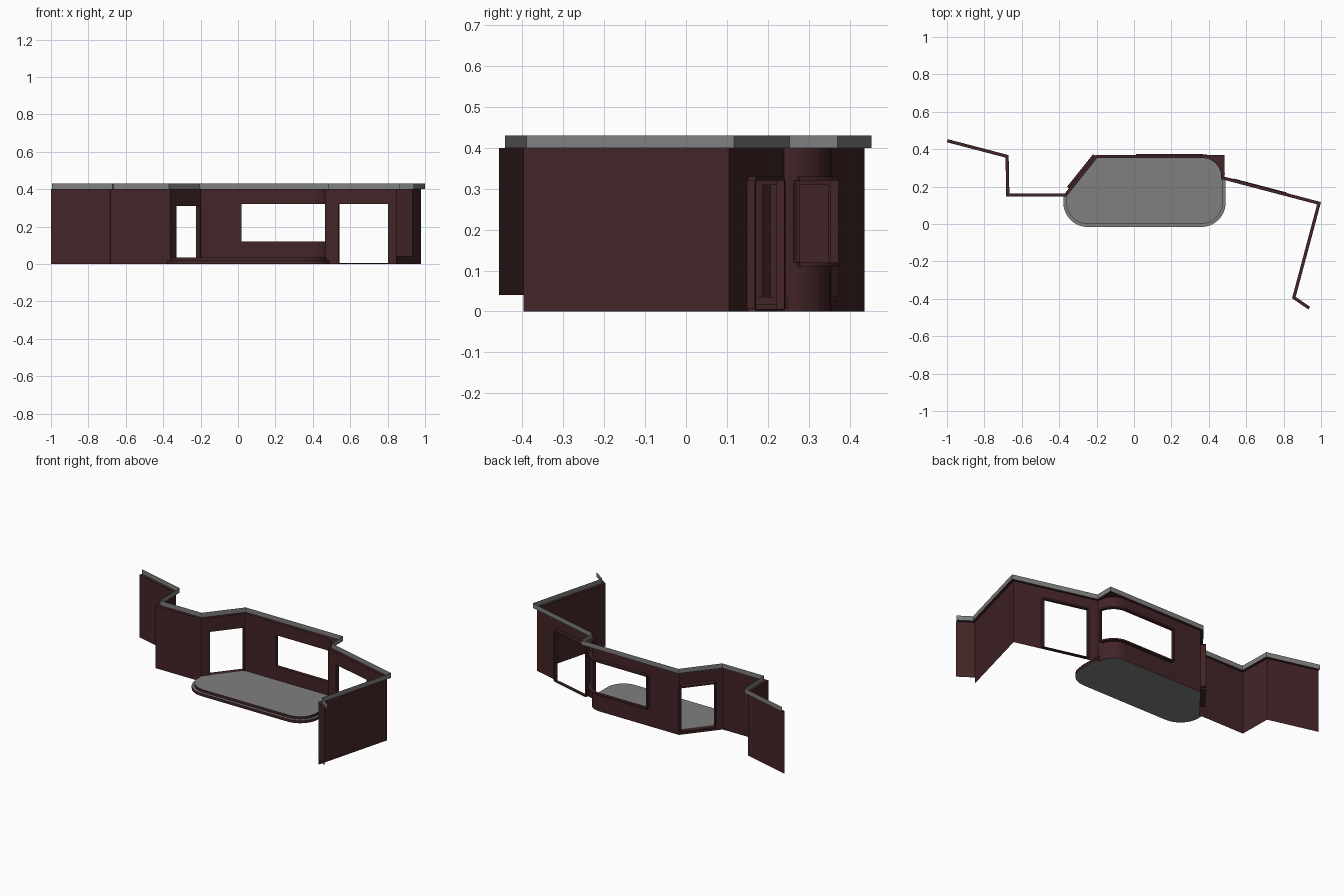
import bpy, math
from mathutils import Vector

if "Cube" in bpy.data.objects:
    bpy.data.objects.remove(bpy.data.objects["Cube"])


def material(name, rgb):
    m = bpy.data.materials.new(name)
    m.diffuse_color = (*rgb, 1)
    m.use_nodes = True
    m.node_tree.nodes["Principled BSDF"].inputs["Base Color"].default_value = m.diffuse_color
    return m


BROWN = material("dark red brown", (0.056, 0.018, 0.020))
GRAY = material("stone gray", (0.22, 0.215, 0.215))
H, TOP, STEP = 0.40, 0.43, 0.017   # wall height, parapet top, parapet setback


def make(name, verts, faces, *mats):
    me = bpy.data.meshes.new(name)
    me.from_pydata([tuple(v) for v in verts], [], faces)
    for m in mats:
        me.materials.append(m)
    ob = bpy.data.objects.new(name, me)
    bpy.context.collection.objects.link(ob)
    return ob


def offset(pts, d):
    """Mitred offset of an open polyline to its left side."""
    p = [Vector(q) for q in pts]
    dirs = [(b - a).normalized() for a, b in zip(p, p[1:])]
    nor = [Vector((-t.y, t.x)) for t in dirs]
    out = []
    for i, q in enumerate(p):
        a, b = nor[max(i - 1, 0)], nor[min(i, len(nor) - 1)]
        out.append(q + (a + b) * d / (1 + a.dot(b)))
    return out


def panel(name, pts, z0, z1, mat=BROWN):
    n = len(pts)
    v = [(x, y, z) for z in (z0, z1) for x, y in pts]
    return make(name, v, [(i, i + 1, n + i + 1, n + i) for i in range(n - 1)], mat)


def bar(name, pts, d, z0, z1):
    """Solid strip between the polyline and its offset."""
    n, o = len(pts), offset(pts, d)
    v = [(p[0], p[1], z) for z in (z0, z1) for line in (pts, o) for p in line]
    f = [(0, n, 3 * n, 2 * n), (n - 1, 3 * n - 1, 4 * n - 1, 2 * n - 1)]
    for i in range(n - 1):
        j = i + 1
        f += [(i, j, 2 * n + j, 2 * n + i), (n + j, n + i, 3 * n + i, 3 * n + j),
              (j, i, n + i, n + j), (2 * n + i, 2 * n + j, 3 * n + j, 3 * n + i)]
    return make(name, v, f, BROWN)


def fillet(a, c, b, r, n=8):
    """Points rounding the right-angled corner c between a and b."""
    c = Vector(c)
    u, w = (Vector(a) - c).normalized(), (Vector(b) - c).normalized()
    m = c + (u + w) * r
    return [m - w * r * math.cos(t) - u * r * math.sin(t)
            for t in (math.pi / 2 * i / n for i in range(n + 1))]


def wall_with_opening(name, before, hole, after, z0, z1, d=0.02, w=0.01):
    """Wall split around an opening, with a frame reaching out behind."""
    panel(name + "_wall_start", before + hole[:1], 0, H)
    panel(name + "_wall_end", hole[-1:] + after, 0, H)
    panel(name + "_wall_over", hole, z1, H)
    bar(name + "_frame_top", hole, d, z1, z1 + w)
    if z0 > 0.008:
        panel(name + "_wall_under", hole, 0, z0)
    bar(name + "_frame_bottom", hole, d, max(z0 - w, 0), z0)
    for side, (p, q) in (("start", hole[:2]), ("end", (hole[-1], hole[-2]))):
        e = Vector(p) + (Vector(p) - Vector(q)).normalized() * w
        line = [e, p] if side == "start" else [p, e]
        bar(name + "_frame_" + side, line, d, z0, z1)


def lerp(a, b, t):
    return Vector(a).lerp(Vector(b), t)


# Plan of the wall
P = [Vector(p) for p in ((-1, .437), (-.687, .355), (-.683, .146), (-.362, .146),
                         (-.197, .353), (.466, .353), (.466, .240), (.979, .105),
                         (.845, -.397), (.932, -.457))]

# Plain walls
panel("left_wall", P[0:4], 0, H)
panel("right_wall", P[7:9], 0, H)
panel("right_end_wall", P[8:10], 0.04, H)

# Narrow doorway in the slanted wall
wall_with_opening("slanted_door", [P[3]], [lerp(P[3], P[4], .2), lerp(P[3], P[4], .97)],
                  [P[4]], 0.035, 0.31, d=0.03)

# Long window running around the rounded corner
arc = fillet(P[4], P[5], P[6], 0.1)
wall_with_opening("corner_window", [P[4]], [Vector((.02, .353))] + arc[:-1],
                  [arc[-1], P[6]], 0.12, 0.32)

# Wide doorway in the right wing
wall_with_opening("wide_door", [P[6]], [lerp(P[6], P[7], .14), lerp(P[6], P[7], .655)],
                  [P[7]], 0.006, 0.32)

# Parapet: flat ledge on top of the wall and gray band set back
outer = offset(P, STEP)
n = len(P)
make("parapet_ledge", [(p.x, p.y, H) for p in P + outer],
     [(i, i + 1, n + i + 1, n + i) for i in range(n - 1)], BROWN)
corner = arc + [P[5]]
make("corner_ledge", [(p.x, p.y, H) for p in corner], [tuple(range(len(corner)))], BROWN)
panel("parapet_band", outer, H, TOP, GRAY)


# Two-step platform with rounded front
def platform(name, x0, x1, y0, r, z0, z1):
    a, b, c = (x0, .15), (x0, y0), (x1, y0)
    o = fillet(a, b, c, r) + fillet(b, c, (x1, .2), r)
    o += [Vector((x1, .25)), Vector((.466, .25))] + arc[::-1]
    o += [P[4], P[3], Vector(a)]
    k = len(o)
    v = [(p.x, p.y, z) for z in (z0, z1) for p in o]
    f = [tuple(range(k))[::-1], tuple(range(k, 2 * k))]
    f += [(i, (i + 1) % k, k + (i + 1) % k, k + i) for i in range(k)]
    ob = make(name, v, f, GRAY, BROWN)
    for i, poly in enumerate(ob.data.polygons):
        poly.material_index = 0 if i < 2 else 1


platform("platform_lower_step", -.378, .490, -.016, .13, 0, .018)
platform("platform_upper_step", -.362, .474, 0, .115, .018, .035)
